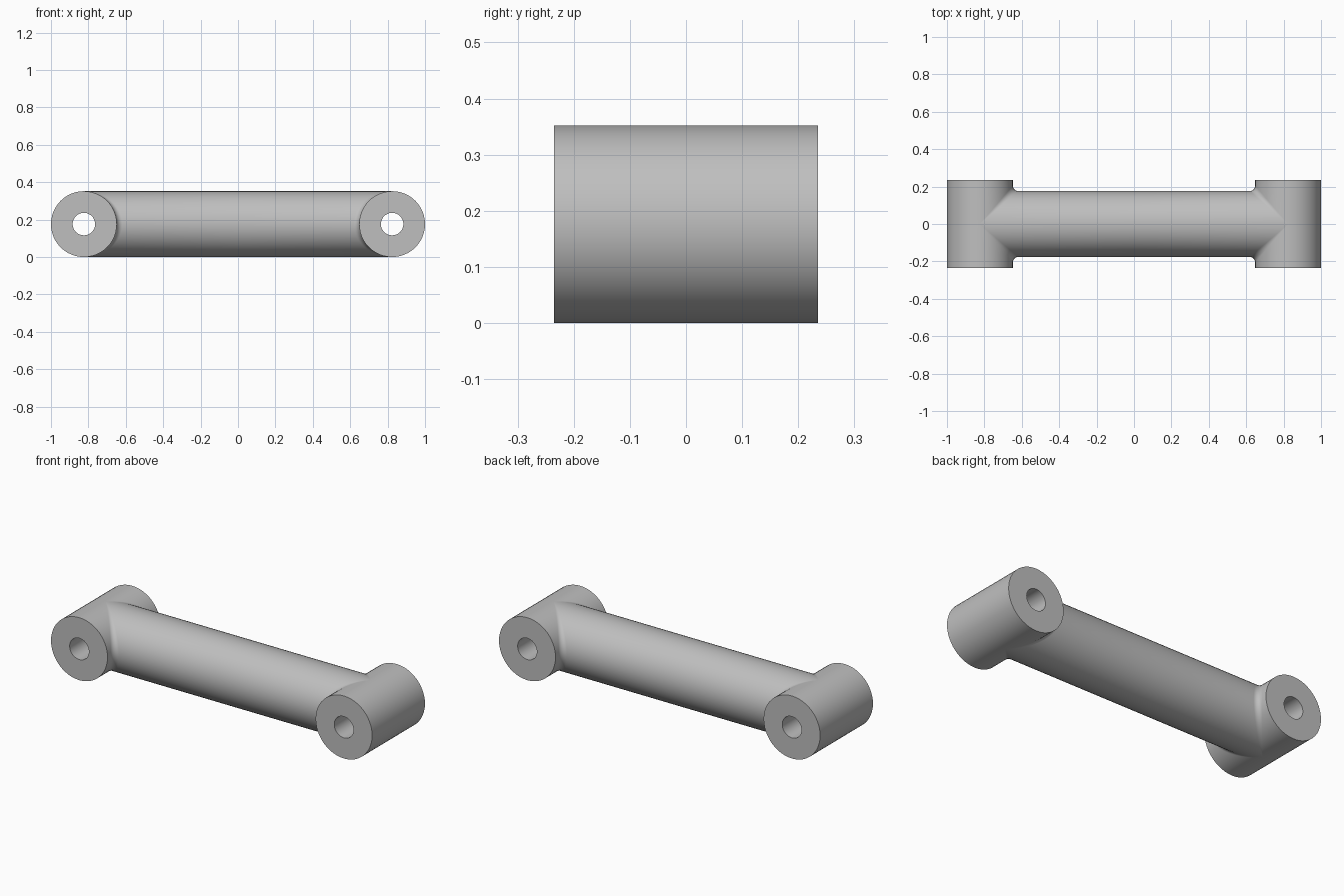
import bpy
import bmesh
import math
from itertools import product
from mathutils import Vector

if "Cube" in bpy.data.objects:
    bpy.data.objects.remove(bpy.data.objects["Cube"])

RADIUS = 0.176    # rod and end bosses
BORE = 0.06       # hole through each boss
HALF_WIDTH = 0.235
BOSS_X = 1 - RADIUS
FILLET = 0.03
STEPS = 12        # segments per quarter turn
ARC_STEPS = 6


def bore_points(side, c, s):
    """Boss rim, bore rim and bore middle at one angle."""
    return [Vector((BOSS_X + side * RADIUS * c, HALF_WIDTH, RADIUS * s)),
            Vector((BOSS_X + side * BORE * c, HALF_WIDTH, BORE * s)),
            Vector((BOSS_X + side * BORE * c, 0, BORE * s))]


def inner_path(c, s):
    """Rod middle, rolling-ball fillet, then boss and bore."""
    reach = RADIUS + FILLET
    centre = Vector((BOSS_X - reach * c, reach * c, reach * s))
    to_rod, to_boss = Vector((0, -c, -s)), Vector((c, 0, -s))
    points = [Vector((0, RADIUS * c, RADIUS * s))]
    for k in range(ARC_STEPS + 1):
        direction = to_rod.lerp(to_boss, k / ARC_STEPS).normalized()
        points.append(centre + FILLET * direction)
    return points + bore_points(-1, c, s)


def outer_path(c, s):
    """Outer half of the boss, then bore."""
    return [Vector((BOSS_X + RADIUS * c, 0, RADIUS * s))] + bore_points(1, c, s)


# One eighth of the link, repeated by symmetry in all three axes
bm = bmesh.new()
angles = [math.pi / 2 * i / STEPS for i in range(STEPS + 1)]
for signs in product((1, -1), repeat=3):
    flip = Vector(signs)
    for path in (inner_path, outer_path):
        rows = [[bm.verts.new(p * flip) for p in path(math.cos(a), math.sin(a))]
                for a in angles]
        for a, b in zip(rows, rows[1:]):
            for j in range(len(a) - 1):
                bm.faces.new((a[j], a[j + 1], b[j + 1], b[j]))
bmesh.ops.remove_doubles(bm, verts=bm.verts, dist=0.0001)
bmesh.ops.recalc_face_normals(bm, faces=bm.faces)
mesh = bpy.data.meshes.new("connecting_link")
bm.to_mesh(mesh)
bm.free()

# Plain grey material
grey = bpy.data.materials.new("grey")
grey.use_nodes = True
colour = (0.52, 0.52, 0.52, 1)
grey.diffuse_color = colour
grey.node_tree.nodes["Principled BSDF"].inputs["Base Color"].default_value = colour
mesh.materials.append(grey)

link = bpy.data.objects.new("connecting_link", mesh)
link.location.z = RADIUS
bpy.context.collection.objects.link(link)
bpy.ops.object.select_all(action="DESELECT")
link.select_set(True)
bpy.context.view_layer.objects.active = link
bpy.ops.object.shade_smooth_by_angle(angle=math.radians(35))
